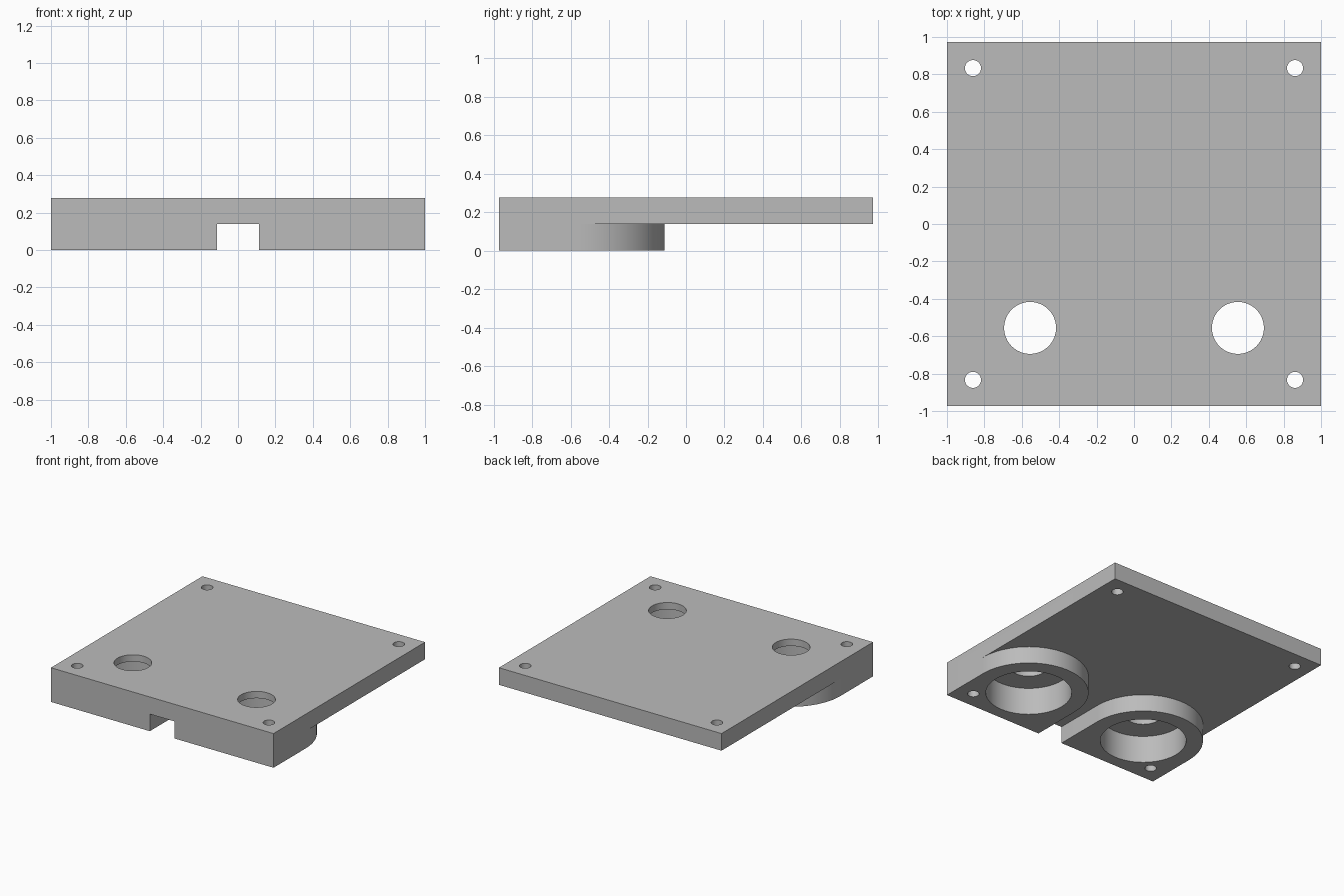
import bpy, bmesh, math

UNIT = 1 / 36          # the plate is 72 x 70 x 10 in its own units
W, D, H = 36, 35, 10   # half width, half depth, full height
PAD_X, PAD_Y, PAD_R = 20, -20, 16
PLATE_BOTTOM = 5
SEGMENTS = 64

cube = bpy.data.objects.get("Cube")
if cube:
    bpy.data.objects.remove(cube, do_unlink=True)

grey = bpy.data.materials.new("plain grey")
grey.use_nodes = True
colour = (0.5, 0.5, 0.5, 1)
grey.diffuse_color = colour
grey.node_tree.nodes["Principled BSDF"].inputs["Base Color"].default_value = colour


def prism(name, outline, z0, z1):
    """Extrude a flat outline from z0 to z1."""
    bm = bmesh.new()
    face = bm.faces.new([bm.verts.new((x * UNIT, y * UNIT, z0 * UNIT)) for x, y in outline])
    top = bmesh.ops.extrude_face_region(bm, geom=[face])["geom"]
    bmesh.ops.translate(bm, vec=(0, 0, (z1 - z0) * UNIT),
                        verts=[v for v in top if isinstance(v, bmesh.types.BMVert)])
    bmesh.ops.recalc_face_normals(bm, faces=bm.faces)
    mesh = bpy.data.meshes.new(name)
    bm.to_mesh(mesh)
    bm.free()
    mesh.materials.append(grey)
    obj = bpy.data.objects.new(name, mesh)
    bpy.context.collection.objects.link(obj)
    return obj


def arc(cx, cy, r, start, end, n):
    return [(cx + r * math.cos(start + (end - start) * i / n),
             cy + r * math.sin(start + (end - start) * i / n)) for i in range(n + 1)]


def cut(target, cutter):
    cutter.hide_render = True
    mod = target.modifiers.new("cut", "BOOLEAN")
    mod.operation = "DIFFERENCE"
    mod.solver = "EXACT"
    mod.object = cutter
    bpy.ops.object.modifier_apply(modifier=mod.name)
    bpy.data.objects.remove(cutter, do_unlink=True)


def drill(target, x, y, r, z0, z1):
    circle = arc(x, y, r, 0, math.tau, SEGMENTS)[:-1]
    cut(target, prism("drill", circle, z0, z1))


# Solid block
plate = prism("mounting_plate", [(-W, -D), (W, -D), (W, D), (-W, D)], 0, H)
bpy.context.view_layer.objects.active = plate
plate.select_set(True)

# Underside relief, leaving two round-ended bearing pads at the front
relief = [(W + 1, D + 1), (-W - 1, D + 1), (-W - 1, PAD_Y)]
relief += arc(-PAD_X, PAD_Y, PAD_R, math.pi, 0, SEGMENTS // 2)
relief += [(PAD_R - PAD_X, -D - 1), (PAD_X - PAD_R, -D - 1)]
relief += arc(PAD_X, PAD_Y, PAD_R, math.pi, 0, SEGMENTS // 2)
relief += [(W + 1, PAD_Y)]
cut(plate, prism("relief", relief, -1, PLATE_BOTTOM))

# Bearing seats, shaft holes and corner screw holes
for side in (-1, 1):
    drill(plate, side * PAD_X, PAD_Y, 11.5, -1, 8)
    drill(plate, side * PAD_X, PAD_Y, 5, 7, H + 1)
    for y in (-30, 30):
        drill(plate, side * 31, y, 1.55, -1, H + 1)

bpy.ops.object.shade_smooth_by_angle(angle=math.radians(30))
